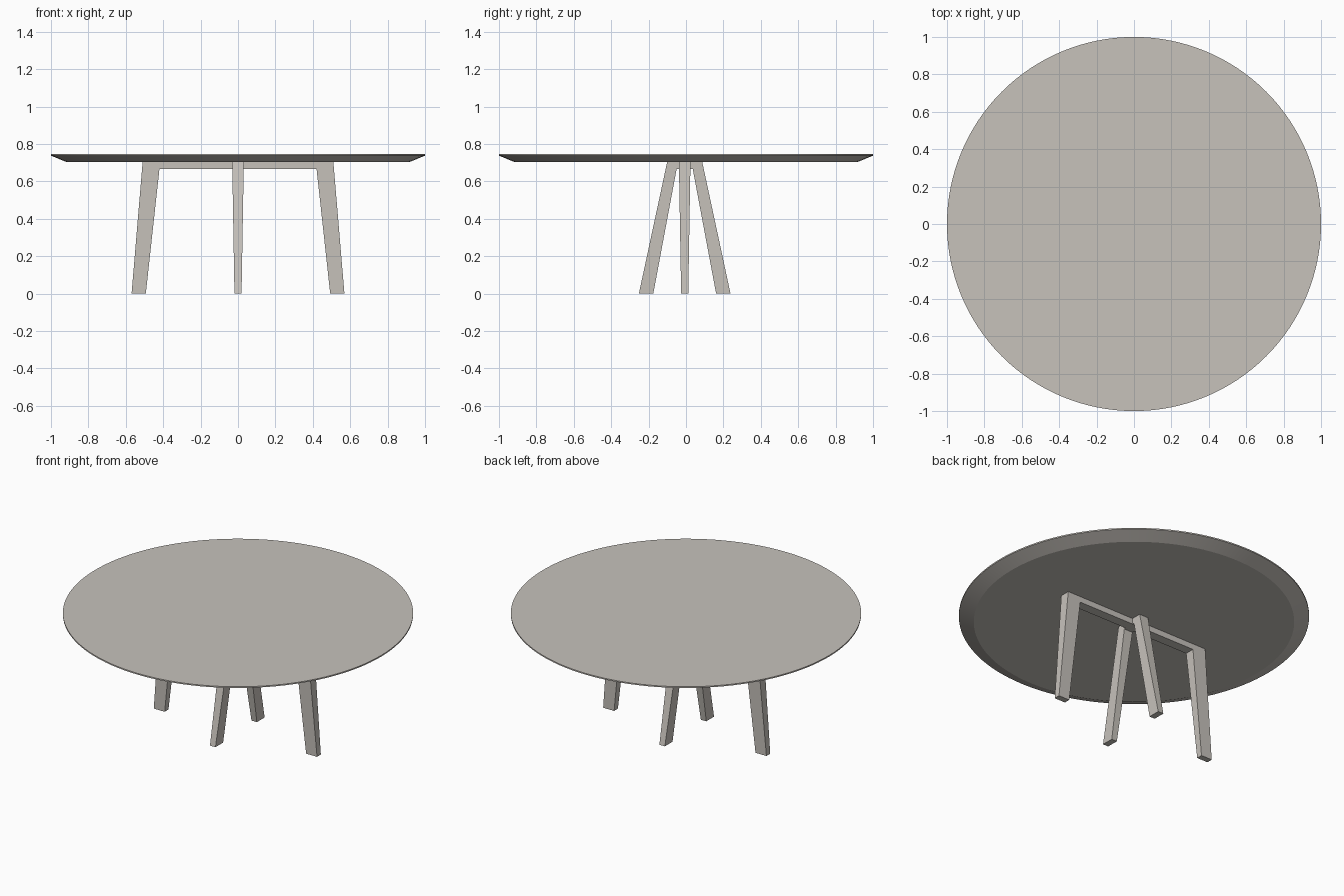
import bpy, bmesh, math

if "Cube" in bpy.data.objects:
    bpy.data.objects.remove(bpy.data.objects["Cube"])

mat = bpy.data.materials.new("warm grey")
mat.diffuse_color = (0.57, 0.54, 0.50, 1.0)
mat.use_nodes = True
mat.node_tree.nodes["Principled BSDF"].inputs["Base Color"].default_value = mat.diffuse_color

UNDER = 0.703   # underside of the tabletop
BEAM = 0.667    # underside of the cross beams
CY = -0.007     # base sits a touch off centre


def finish(bm, name):
    bmesh.ops.recalc_face_normals(bm, faces=bm.faces)
    mesh = bpy.data.meshes.new(name)
    bm.to_mesh(mesh)
    bm.free()
    mesh.materials.append(mat)
    obj = bpy.data.objects.new(name, mesh)
    bpy.context.collection.objects.link(obj)
    return obj


def tabletop():
    # round top: thin upright rim, then a wide chamfer to the underside
    n = 128
    bm = bmesh.new()
    rings = []
    for r, z in ((0.915, UNDER), (1.0, 0.738), (1.0, 0.746)):
        rings.append([bm.verts.new((r * math.cos(2 * math.pi * i / n),
                                    r * math.sin(2 * math.pi * i / n), z)) for i in range(n)])
    for a, b in zip(rings, rings[1:]):
        for i in range(n):
            j = (i + 1) % n
            bm.faces.new((a[i], a[j], b[j], b[i]))
    bm.faces.new(rings[0][::-1])
    bm.faces.new(rings[-1])
    obj = finish(bm, "tabletop")
    bpy.context.view_layer.objects.active = obj
    obj.select_set(True)
    bpy.ops.object.shade_smooth_by_angle(angle=math.radians(15))
    obj.select_set(False)


def leg_frame(name, out_bot, in_bot, in_top, out_top, angle):
    # splayed U-frame whose thickness tapers towards the floor
    half = [(out_bot, 0), (out_top, UNDER)]
    inner = [(in_top, BEAM), (in_bot, 0)]
    profile = half + [(-u, z) for u, z in half[::-1]] + [(-u, z) for u, z in inner[::-1]] + inner
    bm = bmesh.new()
    sides = []
    for s in (-1, 1):
        sides.append([bm.verts.new((u, s * (0.019 + 0.012 * z / UNDER), z)) for u, z in profile])
    a, b = sides
    n = len(profile)
    for i in range(n):
        j = (i + 1) % n
        bm.faces.new((a[i], a[j], b[j], b[i]))
    bm.faces.new(a[::-1])
    bm.faces.new(b)
    obj = finish(bm, name)
    obj.rotation_euler.z = angle
    obj.location.y = CY


tabletop()
leg_frame("wide_leg_frame", 0.569, 0.493, 0.42, 0.51, 0)
leg_frame("narrow_leg_frame", 0.245, 0.168, 0.043, 0.094, math.pi / 2)
